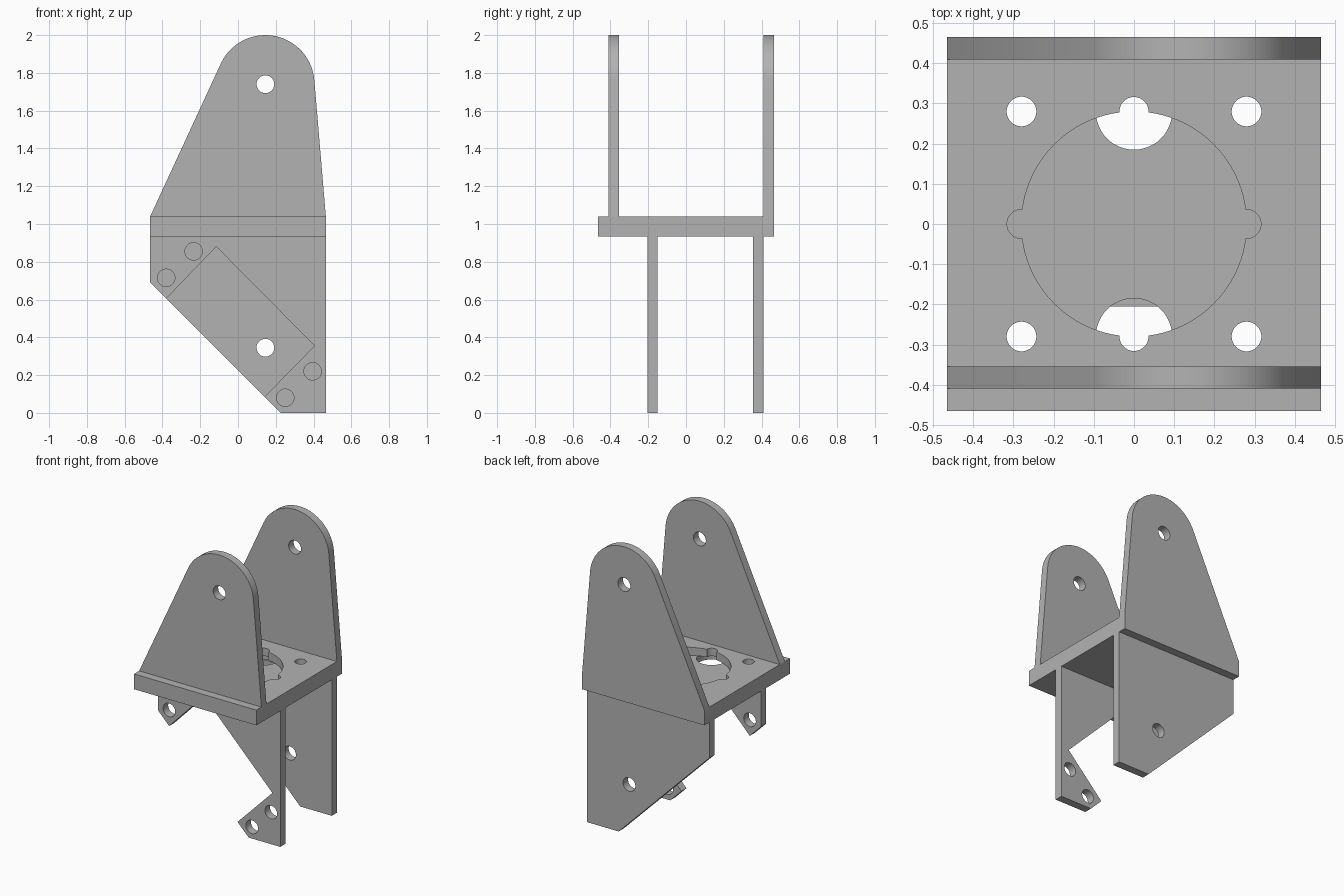
import bpy, bmesh
from math import sin, cos, pi, radians

cube = bpy.data.objects.get("Cube")
if cube:
    bpy.data.objects.remove(cube, do_unlink=True)

grey = bpy.data.materials.new("plain grey")
grey.use_nodes = True
GREY = (0.45, 0.45, 0.45, 1)
grey.diffuse_color = GREY
grey.node_tree.nodes["Principled BSDF"].inputs["Base Color"].default_value = GREY


def arc(cx, cy, r, start, end, n):
    """Points along an arc, angles in degrees."""
    steps = [radians(start + (end - start) * i / n) for i in range(n + 1)]
    return [(cx + r * cos(a), cy + r * sin(a)) for a in steps]


def circle(cx, cy, r, n=48):
    return arc(cx, cy, r, 0, 360, n)[:-1]


def prism(name, profile, axis, lo, hi):
    """Extrude a flat profile along y or z."""
    bm = bmesh.new()
    place = (lambda p: (p[0], lo, p[1])) if axis == "y" else (lambda p: (p[0], p[1], lo))
    face = bm.faces.new([bm.verts.new(place(p)) for p in profile])
    new = bmesh.ops.extrude_face_region(bm, geom=[face])["geom"]
    shift = (0, hi - lo, 0) if axis == "y" else (0, 0, hi - lo)
    bmesh.ops.translate(bm, vec=shift, verts=[v for v in new if isinstance(v, bmesh.types.BMVert)])
    bmesh.ops.recalc_face_normals(bm, faces=bm.faces)
    mesh = bpy.data.meshes.new(name)
    bm.to_mesh(mesh)
    bm.free()
    mesh.materials.append(grey)
    obj = bpy.data.objects.new(name, mesh)
    bpy.context.collection.objects.link(obj)
    return obj


def cut(obj, cutters):
    """Subtract the cutters, then discard them."""
    for c in cutters:
        c.hide_render = True
        mod = obj.modifiers.new("cut", "BOOLEAN")
        mod.operation, mod.solver, mod.object = "DIFFERENCE", "EXACT", c
    bpy.context.view_layer.update()
    graph = bpy.context.evaluated_depsgraph_get()
    mesh = bpy.data.meshes.new_from_object(obj.evaluated_get(graph))
    obj.modifiers.clear()
    obj.data = mesh
    for c in cutters:
        bpy.data.objects.remove(c, do_unlink=True)


def bolt_holes(obj, centres, r):
    cut(obj, [prism("hole_cutter", circle(x, z, r), "y", -1, 1) for x, z in centres])


W = 0.465              # half width of the base
BOTTOM, TOP = 0.935, 1.04
FLOOR = 0.985          # floor of the round recess
BACK = 0.41            # inner face of the back lug

# Base plate with round recess, four lobes and corner holes
base = prism("base_plate", [(-W, -W), (W, -W), (W, BACK), (-W, BACK)], "z", BOTTOM, TOP)
cutters = [prism("recess_cutter", circle(0, 0, 0.28, 96), "z", FLOOR, 1.2)]
for x, y in ((1, 0), (-1, 0), (0, 1), (0, -1)):
    cutters.append(prism("lobe_cutter", circle(0.28 * x, 0.28 * y, 0.036), "z", FLOOR, 1.2))
for s in (1, -1):
    cutters.append(prism("opening_cutter", circle(0, 0.28 * s, 0.095), "z", 0.8, FLOOR + 0.001))
    for t in (1, -1):
        cutters.append(prism("corner_cutter", circle(0.28 * s, 0.28 * t, 0.037), "z", 0.8, 1.2))
cut(base, cutters)

# Upper lugs with rounded tops; the back one also forms the base edge
crown = arc(0.145, 1.74, 0.26, 4.8, 155.2, 40)
front_lug = prism("front_upper_lug", [(-W, TOP), (W, TOP)] + crown, "y", -0.41, -0.355)
back_lug = prism("back_upper_lug", [(-W, TOP), (-W, BOTTOM), (W, BOTTOM), (W, TOP)] + crown,
                 "y", BACK, W)
for lug in (front_lug, back_lug):
    bolt_holes(lug, [(0.145, 1.74)], 0.047)

# Lower back plate with slanted corner
upper = [(W, 0), (W, BOTTOM), (-W, BOTTOM), (-W, 0.69)]
back_plate = prism("back_lower_plate", upper + [(0.225, 0)], "y", 0.355, BACK)
bolt_holes(back_plate, [(0.145, 0.345)], 0.047)

# Lower front plate with a slanted rectangular opening for a motor
window = [(-0.38, 0.605), (-0.115, 0.88), (0.405, 0.355), (0.14, 0.085)]
front_plate = prism("front_lower_plate", upper + window + [(0.225, 0)], "y", -0.205, -0.15)
bolt_holes(front_plate, [(-0.235, 0.855), (-0.38, 0.715), (0.395, 0.22), (0.25, 0.08)], 0.046)

# Smooth the round walls, keep the edges sharp
for obj in (base, front_lug, back_lug, back_plate, front_plate):
    bpy.ops.object.select_all(action="DESELECT")
    obj.select_set(True)
    bpy.context.view_layer.objects.active = obj
    bpy.ops.object.shade_smooth_by_angle(angle=radians(30))
